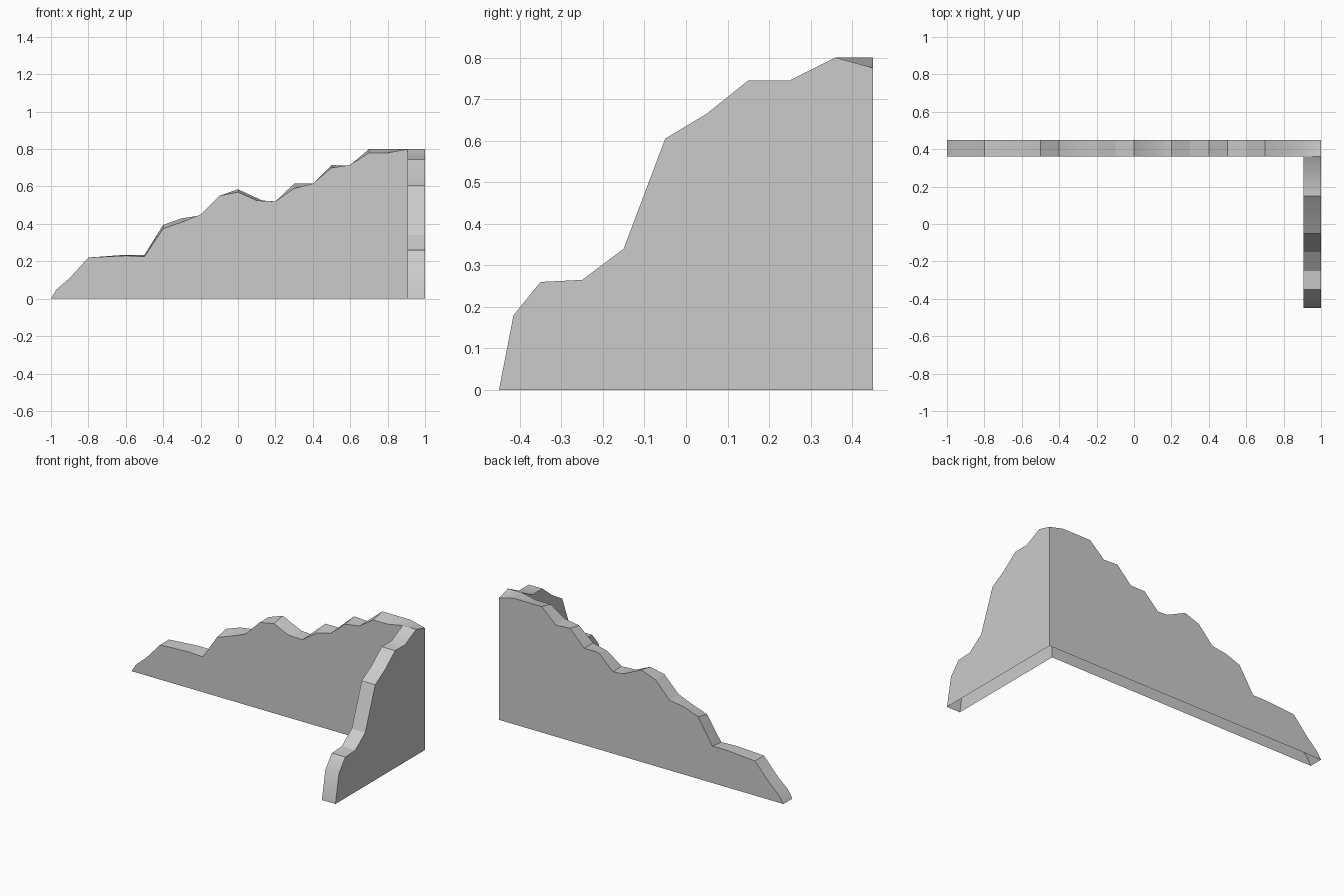
import bpy
import bmesh

cube = bpy.data.objects.get("Cube")
if cube:
    bpy.data.objects.remove(cube)

stone = bpy.data.materials.new("grey_stone")
stone.use_nodes = True
grey = (0.6, 0.6, 0.6, 1)
stone.diffuse_color = grey
stone.node_tree.nodes["Principled BSDF"].inputs["Base Color"].default_value = grey

FRONT, BACK, INNER, OUTER = 0.36, 0.45, 0.905, 1.0

# Crumbled top of the long wall: inner x, outer x, inner height, outer height
long_top = [
    (-1, -1, 0, 0), (-.97, -.965, .05, .05), (-.9, -.9, .11, .11),
    (-.8, -.8, .22, .22), (-.6, -.6, .23, .235), (-.5, -.5, .225, .235),
    (-.4, -.4, .375, .395), (-.3, -.3, .41, .43), (-.2, -.2, .45, .445),
    (-.1, -.1, .55, .55), (0, 0, .57, .585), (.1, .13, .525, .525),
    (.2, .2, .52, .52), (.3, .3, .59, .615), (.4, .4, .615, .615),
    (.5, .5, .70, .715), (.6, .6, .715, .71), (.7, .7, .78, .8),
    (.8, .8, .78, .8), (INNER, .9, .8, .8),
]
# Crumbled top of the short wall, from the corner forwards: y, height
short_top = [
    (FRONT, .8), (.25, .745), (.15, .745), (.05, .665), (-.05, .605),
    (-.15, .34), (-.25, .265), (-.35, .26), (-.415, .18), (-.45, 0),
]

bm = bmesh.new()


def points(coords):
    return [bm.verts.new(c) for c in coords]


def strip(a, b):
    """Join two rails with quads."""
    for i in range(len(a) - 1):
        bm.faces.new((a[i], a[i + 1], b[i + 1], b[i]))


# Rails along both sides of each wall
long_in = points((xi, FRONT, zi) for xi, xo, zi, zo in long_top)
long_out = points((xo, BACK, zo) for xi, xo, zi, zo in long_top)
short_in = [long_in[-1]] + points((INNER, y, z) for y, z in short_top[1:])
short_out = points((OUTER, y, z) for y, z in short_top)
strip(long_in, long_out)
strip(short_in, short_out)

# Corner top, chipped down at the back
chip, foot_out, foot_in = points(
    [(OUTER, BACK, .775), (OUTER, BACK, 0), (INNER, FRONT, 0)])
bm.faces.new((long_in[-1], chip, long_out[-1]))
bm.faces.new((long_in[-1], short_out[0], chip))

# Flat wall sides; the underside stays open
bm.faces.new(long_in + [foot_in])
bm.faces.new(long_out + [chip, foot_out])
bm.faces.new(short_in + [foot_in])
bm.faces.new([foot_out, chip] + short_out)

bmesh.ops.recalc_face_normals(bm, faces=bm.faces)
mesh = bpy.data.meshes.new("ruined_corner_wall")
bm.to_mesh(mesh)
bm.free()
mesh.materials.append(stone)
wall = bpy.data.objects.new("ruined_corner_wall", mesh)
bpy.context.collection.objects.link(wall)
bpy.context.view_layer.objects.active = wall
wall.select_set(True)
bpy.ops.object.shade_smooth_by_angle()
